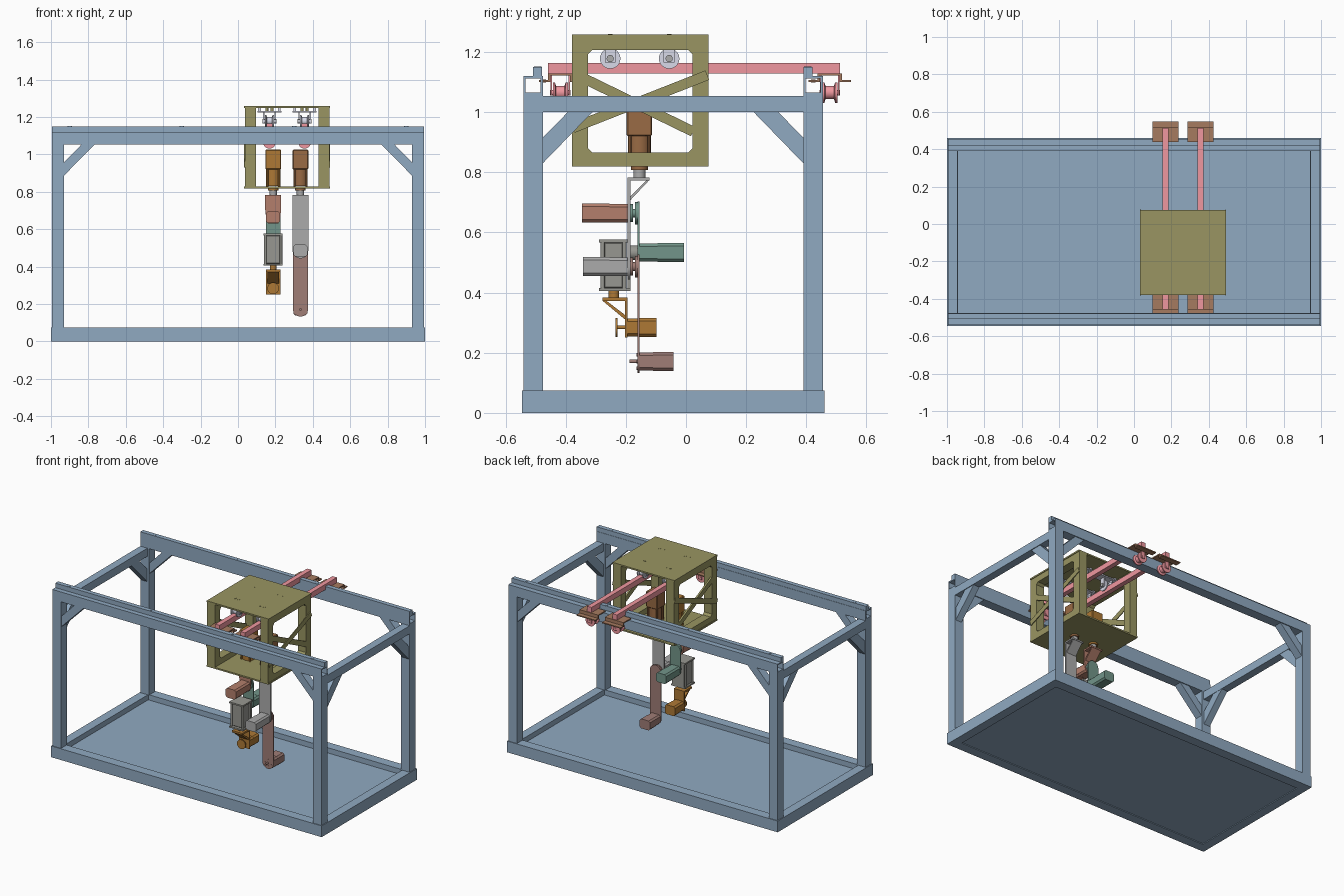
import bpy, bmesh, math
from mathutils import Vector

if "Cube" in bpy.data.objects:
    bpy.data.objects.remove(bpy.data.objects["Cube"])


def mat(name, r, g, b):
    m = bpy.data.materials.new(name)
    m.diffuse_color = [(c / 255) ** 2.2 for c in (r, g, b)] + [1]
    m.use_nodes = True
    m.node_tree.nodes["Principled BSDF"].inputs["Base Color"].default_value = m.diffuse_color
    return m


BLUE = mat("blue_paint", 143, 168, 192)
OLIVE = mat("olive", 152, 148, 98)
PINK = mat("pink", 240, 150, 158)
BROWN = mat("brown", 165, 122, 96)
LILAC = mat("lilac", 215, 217, 232)
OCHRE = mat("ochre", 172, 120, 56)
RUST = mat("rust", 152, 106, 70)
ROSE = mat("rose", 178, 126, 108)
MAUVE = mat("mauve", 158, 124, 117)
GREEN = mat("green", 114, 148, 136)
GREY = mat("grey", 170, 170, 170)
DARK = mat("dark_grey", 150, 150, 144)


def finish(name, bm, m, smooth=False):
    bmesh.ops.recalc_face_normals(bm, faces=bm.faces)
    me = bpy.data.meshes.new(name)
    bm.to_mesh(me)
    bm.free()
    me.materials.append(m)
    ob = bpy.data.objects.new(name, me)
    bpy.context.collection.objects.link(ob)
    if smooth:
        bpy.ops.object.select_all(action='DESELECT')
        ob.select_set(True)
        bpy.context.view_layer.objects.active = ob
        bpy.ops.object.shade_smooth_by_angle(angle=math.radians(35))
    return ob


def box(name, x, y, z, m, bevel=0):
    bm = bmesh.new()
    bmesh.ops.create_cube(bm, size=1)
    for v in bm.verts:
        v.co = [(a[0] + a[1]) / 2 + c * (a[1] - a[0]) for a, c in zip((x, y, z), v.co)]
    if bevel:
        bmesh.ops.bevel(bm, geom=bm.edges[:], offset=bevel, segments=1, affect='EDGES')
    return finish(name, bm, m)


def prism(name, pts, axis, a, b, m, smooth=False):
    """Extrude a 2D outline along an axis; the outline uses the other two axes in order."""
    bm = bmesh.new()
    place = {'X': lambda p: (a, *p), 'Y': lambda p: (p[0], a, p[1]), 'Z': lambda p: (*p, a)}[axis]
    f = bm.faces.new([bm.verts.new(place(p)) for p in pts])
    new = bmesh.ops.extrude_face_region(bm, geom=[f])['geom']
    off = Vector([(b - a) * (axis == k) for k in 'XYZ'])
    bmesh.ops.translate(bm, vec=off, verts=[g for g in new if isinstance(g, bmesh.types.BMVert)])
    return finish(name, bm, m, smooth)


def turned(name, c, axis, prof, m, n=28):
    """Solid of revolution; prof is (radius, offset along axis)."""
    bm = bmesh.new()
    rings = []
    for r, h in prof:
        ring = []
        for i in range(n):
            t = 2 * math.pi * i / n
            u, v = r * math.cos(t), r * math.sin(t)
            p = {'X': (h, u, v), 'Y': (u, h, v), 'Z': (u, v, h)}[axis]
            ring.append(bm.verts.new(Vector(c) + Vector(p)))
        rings.append(ring)
    for p, q in zip(rings, rings[1:]):
        for i in range(n):
            bm.faces.new((p[i], p[(i + 1) % n], q[(i + 1) % n], q[i]))
    bm.faces.new(rings[0])
    bm.faces.new(rings[-1])
    return finish(name, bm, m, True)


def rod(name, c, axis, r, h0, h1, m, n=28):
    return turned(name, c, axis, [(r, h0), (r, h1)], m, n)


def strip(p, q, w):
    d = (Vector(q) - Vector(p)).normalized() * w / 2
    s = Vector((-d.y, d.x))
    return [Vector(p) + s, Vector(q) + s, Vector(q) - s, Vector(p) - s]


def arm_plate(name, x, w, ztop, zbot, y0, y1, m, round_top=False):
    r = w / 2
    arc = [(math.cos(math.pi * i / 14) * r, math.sin(math.pi * i / 14) * r) for i in range(15)]
    pts = [(x - c, zbot + r - s) for c, s in arc]
    pts += [(x + c, ztop - r + s) for c, s in arc] if round_top else [(x + r, ztop), (x - r, ztop)]
    return prism(name, pts, 'Y', y0, y1, m, True)


# Base frame and floor
Y0, Y1 = -0.545, 0.46
box("floor_panel", (-0.96, 0.96), (Y0 + .04, Y1 - .04), (0.005, 0.04), BLUE)
for s, y in (("front", (Y0, Y0 + .065)), ("back", (Y1 - .065, Y1))):
    box(f"base_{s}_beam", (-1, 1), y, (0, 0.075), BLUE)
for sx in (-1, 1):
    box("base_side_beam", sorted((sx, sx * .94)), (Y0 + .065, Y1 - .065), (0, 0.075), BLUE)

# Posts, side beams, corner braces
PF, PB = (-0.54, -0.476), (0.39, 0.455)
for sx in (-1, 1):
    X = sorted((sx * .995, sx * .931))
    box("side_top_beam", sorted((sx * .995, sx * .943)), (PF[0], PB[1]), (1.0, 1.054), BLUE)
    for py, inner, d in ((PF, PF[1], 1), (PB, PB[0], -1)):
        box("corner_post", X, py, (0.075, 1.054), BLUE)
        prism("long_brace", [(sx * .932, .885), (sx * .932, .955), (sx * .835, 1.055), (sx * .765, 1.055)],
              'Y', py[0] + .006, py[1] - .006, BLUE)
        prism("side_brace", [(inner, .83), (inner, .915), (inner + d * .083, 1.0), (inner + d * .165, 1.0)],
              'X', sx * .99, sx * .945, BLUE)

# Hollow long beams with running rail and bolts
for (a, b), rail in ((PF, (-.508, -.478)), (PB, (.39, .42))):
    t = .007
    box("track_bottom_wall", (-.995, .995), (a, b), (1.054, 1.066), BLUE)
    box("track_top_wall", (-.995, .995), (a, b), (1.112, 1.12), BLUE)
    for y in ((a, a + t), (b - t, b)):
        box("track_side_wall", (-.995, .995), y, (1.066, 1.112), BLUE)
    box("running_rail", (-.995, .995), rail, (1.12, 1.15), BLUE)
    for x in (-.9, -.3, .3, .9):
        rod("rail_bolt", (x, sum(rail) / 2, 1.15), 'Z', .012, -.01, .001, BLUE, 16)

# Bridge rails with hat brackets and end rollers
BX = (0.168, 0.356)
SPOOL = [(.034, -.025), (.034, -.018), (.022, -.014), (.022, .014), (.034, .018), (.034, .025)]
for x in BX:
    box("bridge_rail", (x - .016, x + .016), (-.458, .512), (1.128, 1.164), PINK)
    for yc in (-.418, .478):
        o = [(-.07, 1.1), (-.033, 1.1), (-.033, 1.122), (.033, 1.122), (.033, 1.1), (.07, 1.1),
             (.07, 1.107), (.04, 1.107), (.04, 1.129), (-.04, 1.129), (-.04, 1.107), (-.07, 1.107)]
        prism("hat_bracket", [(yc + u, z) for u, z in o], 'X', x - .069, x + .069, BROWN)
        for s in (-1, 1):
            rod("bracket_bolt", (x + s * .04, yc - .055, 1.107), 'Z', .008, -.008, .002, BROWN, 14)
        turned("end_roller", (x, yc, 1.065), 'Y', SPOOL, PINK)
        rod("roller_axle", (x, yc, 1.065), 'Y', .009, -.034, .034, PINK, 16)
        for s in (-1, 1):
            box("roller_fork", (x - .014, x + .014), sorted((yc + s * .028, yc + s * .032)), (1.055, 1.122), PINK)

# Trolley cage
CX, CY, CZ = (.037, .488), (-.379, .074), (.819, 1.258)
W = .053
box("cage_top_plate", (.033, .492), CY, (1.248, 1.258), OLIVE)
box("cage_bottom_plate", (.033, .492), CY, (.819, .829), OLIVE)
for xs, xo in (((.037, .095), .032), ((.43, .488), .493)):
    for y in ((CY[0], CY[0] + W), (CY[1] - W, CY[1])):
        box("cage_post", xs, y, (.829, 1.248), OLIVE)
    for z in ((.829, .866), (1.207, 1.248)):
        box("cage_side_bar", xs, (CY[0] + W, CY[1] - W), z, OLIVE)
    xi = xs[0] if xo < .2 else xs[1]
    prism("cage_brace_outer", strip((.071, 1.123), (-.377, .947), .034), 'X', xo, xi, OLIVE)
    prism("cage_brace_inner", strip((-.335, 1.11), (.024, .935), .034), 'X', xi + (.012 if xo < .2 else -.012), xi, OLIVE)
    for y, dy in ((CY[0] + W, 1), (CY[1] - W, -1)):
        for z, dz in ((.866, 1), (1.207, -1)):
            prism("cage_gusset", [(y, z), (y + dy * .014, z), (y, z + dz * .014)], 'X', xs[0], xs[1], OLIVE)

# Trolley rollers hanging from the top plate
for x in BX:
    for y in (-.252, -.056):
        box("hanger_plate", (x - .065, x + .065), (y - .03, y + .03), (1.225, 1.233), LILAC)
        for s in (-1, 1):
            box("hanger_cheek", sorted((x + s * .027, x + s * .033)), (y - .018, y + .018), (1.165, 1.225), LILAC)
            box("hanger_spacer", sorted((x + s * .045, x + s * .06)), (y - .02, y + .02), (1.233, 1.248), LILAC)
            rod("hanger_bolt", (x + s * .014, y, 1.258), 'Z', .008, -.03, .001, OLIVE, 14)
        turned("trolley_roller", (x, y, 1.178), 'X', [(r, h * .95) for r, h in SPOOL], LILAC)
        rod("trolley_axle", (x, y, 1.178), 'X', .012, -.038, .038, GREY, 16)


def motor(name, x, z, y_face, y_end, m, w=.075, h=.063):
    """Horizontal geared motor running from its mounting face to its end."""
    ym = y_face + (y_end - y_face) * .4
    k = .01
    oct_ = lambda a, b: [(x + sx, z + sz) for sx, sz in ((-a + k, -b), (a - k, -b), (a, -b + k), (a, b - k),
                                                       (a - k, b), (-a + k, b), (-a, b - k), (-a, -b + k))]
    prism(name + "_gearbox", oct_(w / 2 - .001, h / 2 - .001), 'Y', y_face, ym, m)
    prism(name + "_body", oct_(w / 2, h / 2), 'Y', ym, y_end, m)


# Vertical base motors with output couplings
YC = -.155
AX = (.188, .334)
for x, m in zip(AX, (OCHRE, RUST)):
    box("base_motor_body", (x - .042, x + .042), (YC - .042, YC + .042), (.92, 1.025), m, .004)
    rod("base_motor_gearbox", (x, YC, 0), 'Z', .038, .83, .92, m)
    for sx in (-1, 1):
        for sy in (-1, 1):
            rod("base_motor_tie_rod", (x + sx * .032, YC + sy * .032, 0), 'Z', .006, .829, .925, m, 10)
    rod("base_motor_flange", (x, YC, 0), 'Z', .028, .808, .82, m)
    rod("output_coupling", (x, YC, 0), 'Z', .02, .776, .81, GREY)


def elbow(name, x, w, yc, ztop, yplate, zg, m):
    """Top lug plate plus gusset joining a vertical plate."""
    box(name + "_lug", (x - w / 2, x + w / 2), (yplate, yc + .033), (ztop - .01, ztop), m)
    prism(name + "_gusset", [(yplate + .008, zg), (yplate + .008, zg + .012), (yc + .024, ztop - .008), (yc + .033, ztop - .008)],
          'X', x - .035, x + .035, m)


# Right arm
x = AX[1]
elbow("right_arm", x, .086, YC, .782, -.195, .705, GREY)
arm_plate("right_upper_arm", x, .084, .782, .444, -.195, -.185, GREY)
motor("right_elbow_motor", x, .486, -.195, -.343, GREY)
turned("right_elbow_joint", (x, -.185, .486), 'Y', [(.03, 0), (.03, .008), (.015, .009), (.015, .015), (.036, .016), (.036, .023)], MAUVE)
arm_plate("right_forearm", x, .081, .526, .133, -.162, -.154, MAUVE, True)
motor("right_wrist_motor", x, .171, -.154, -.042, MAUVE)
rod("right_wrist_shaft", (x, -.162, .171), 'Y', .006, -.026, 0, MAUVE, 14)
for dx, dz in ((-.022, 0), (.022, 0), (0, .022), (0, -.022)):
    rod("forearm_bolt", (x + dx, -.162, .171 + dz), 'Y', .006, -.002, .001, MAUVE, 12)

# Left arm: shoulder, green link
x = AX[0]
elbow("left_arm", x, .086, YC, .782, -.195, .705, ROSE)
prism("left_shoulder_plate", [(x - .043, .782), (x + .043, .782), (x + .043, .71), (x + .036, .645), (x + .026, .63),
                              (x - .026, .63), (x - .036, .645), (x - .043, .71)], 'Y', -.195, -.185, ROSE)
motor("left_shoulder_motor", x, .664, -.193, -.345, ROSE)
turned("left_shoulder_joint", (x, -.185, .664), 'Y', [(.03, 0), (.03, .008), (.014, .009), (.014, .015), (.037, .016), (.037, .023)], GREEN)
arm_plate("left_green_link", x, .078, .703, .494, -.162, -.154, GREEN, True)
motor("left_elbow_motor", x, .533, -.154, -.006, GREEN)
rod("left_elbow_joint", (x, -.162, .533), 'Y', .024, -.025, 0, DARK)

# Left forearm housing with end flanges
for z in ((.405, .415), (.567, .577)):
    box("housing_flange", (x - .051, x + .051), (-.29, -.185), z, DARK)
box("housing_body", (x - .042, x + .042), (-.275, -.2), (.415, .567), DARK, .004)
box("housing_back_plate", (x - .045, x + .045), (-.195, -.185), (.415, .567), DARK)
for sx in (-1, 1):
    for y in (-.277, -.205):
        rod("housing_tie_rod", (x + sx * .042, y, 0), 'Z', .007, .415, .567, DARK, 12)

# Left wrist and gripper end
yw = -.24
rod("wrist_coupling", (x, yw, 0), 'Z', .018, .382, .405, OCHRE)
box("wrist_lug", (x - .038, x + .038), (yw - .038, -.194), (.372, .384), OCHRE)
box("wrist_plate", (x - .038, x + .038), (-.202, -.194), (.25, .384), OCHRE)
prism("wrist_gusset", [(-.202, .31), (-.202, .325), (-.265, .373), (-.278, .373)], 'X', x - .03, x + .03, OCHRE)
motor("wrist_motor", x, .284, -.195, -.098, OCHRE)
rod("wrist_shaft", (x, 0, .284), 'Y', .006, -.232, -.2, OCHRE, 14)
rod("tool_disc", (x, 0, .284), 'Y', .031, -.235, -.227, OCHRE)
